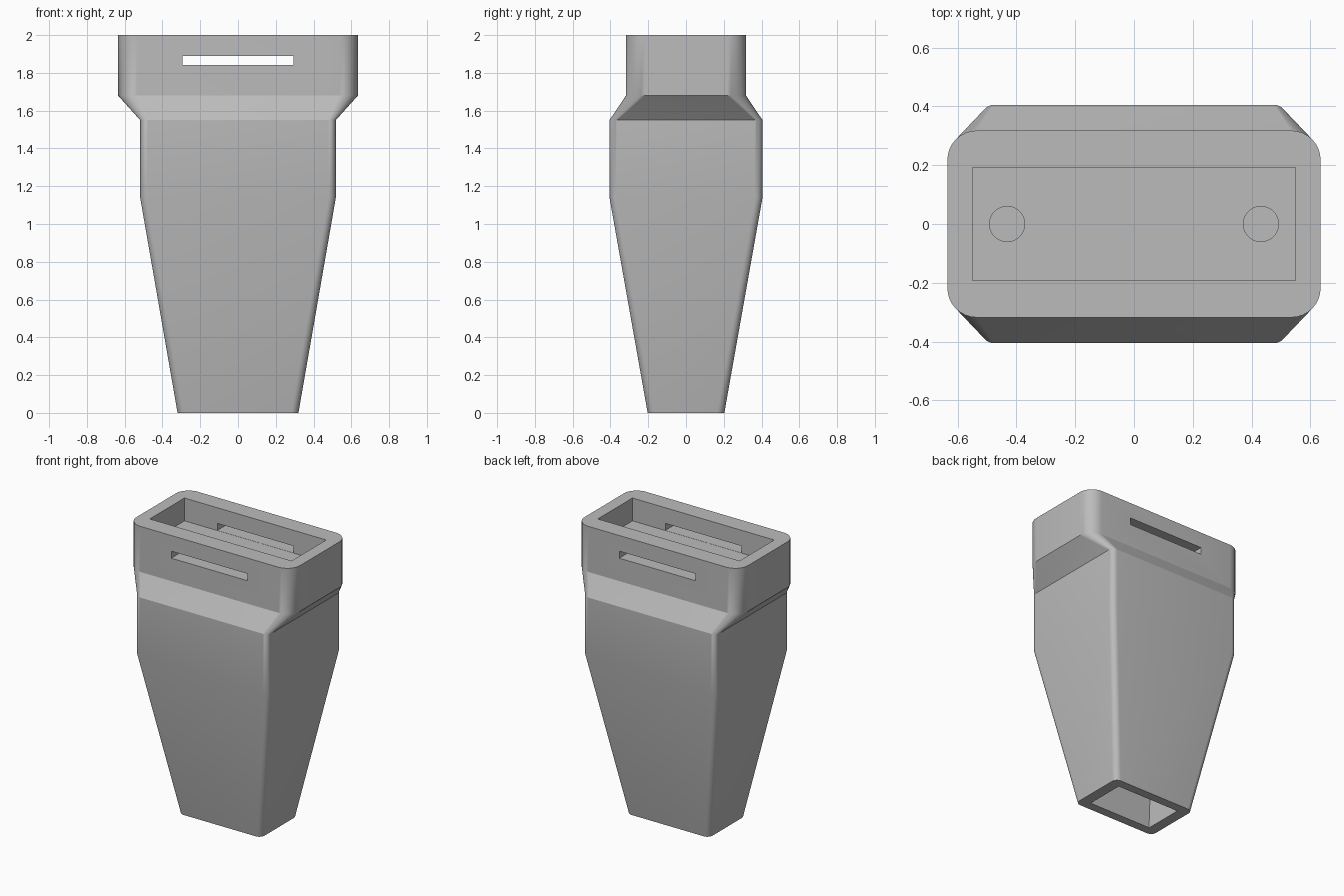
import bpy, bmesh, math

cube = bpy.data.objects.get("Cube")
if cube:
    bpy.data.objects.remove(cube)

grey = bpy.data.materials.new("plain grey")
grey.use_nodes = True
grey.diffuse_color = (0.5, 0.5, 0.5, 1)
grey.node_tree.nodes["Principled BSDF"].inputs["Base Color"].default_value = (0.5, 0.5, 0.5, 1)


def ring(hx, hy, z, r, steps=8):
    """Rectangle outline with rounded corners, or sharp ones when steps is 0."""
    pts = []
    for i, (sx, sy) in enumerate([(1, 1), (-1, 1), (-1, -1), (1, -1)]):
        for k in range(steps + 1):
            a = math.pi / 2 * (i + (k / steps if steps else 0))
            pts.append((sx * (hx - r) + r * math.cos(a),
                        sy * (hy - r) + r * math.sin(a), z) if steps else (sx * hx, sy * hy, z))
    return pts


def loft(name, sections, steps=8):
    """Closed solid through a stack of outlines."""
    bm = bmesh.new()
    rings = [[bm.verts.new(p) for p in ring(*s, steps)] for s in sections]
    n = len(rings[0])
    for low, high in zip(rings, rings[1:]):
        for i in range(n):
            j = (i + 1) % n
            bm.faces.new((low[i], low[j], high[j], high[i]))
    bm.faces.new(rings[0][::-1])
    bm.faces.new(rings[-1])
    mesh = bpy.data.meshes.new(name)
    bm.to_mesh(mesh)
    bm.free()
    obj = bpy.data.objects.new(name, mesh)
    bpy.context.collection.objects.link(obj)
    mesh.materials.append(grey)
    return obj


def cut(target, cutter):
    """Subtract a cutter and throw it away."""
    cutter.hide_render = True
    bpy.context.view_layer.objects.active = target
    mod = target.modifiers.new("cut", 'BOOLEAN')
    mod.operation, mod.solver, mod.object = 'DIFFERENCE', 'EXACT', cutter
    bpy.ops.object.modifier_apply(modifier=mod.name)
    bpy.data.objects.remove(cutter)


# Outer shell: tapered body, chamfered shoulder, wide collar
body = loft("tapered_holder", [
    (0.32, 0.203, 0, 0.04), (0.518, 0.405, 1.14, 0.04), (0.518, 0.405, 1.55, 0.04),
    (0.635, 0.318, 1.68, 0.1), (0.635, 0.318, 2, 0.1)])

# Hollow inside, opening at the bottom through a straight lip
cut(body, loft("lower_cavity", [
    (0.245, 0.14, -0.1, 0), (0.245, 0.14, 0.05, 0),
    (0.43, 0.32, 1.14, 0), (0.43, 0.32, 1.5, 0)], 0))

# Shallow tray in the top
cut(body, loft("top_pocket", [(0.55, 0.192, 1.84, 0), (0.55, 0.192, 2.1, 0)], 0))

# Long slot through the front and back walls, level with the tray floor
cut(body, loft("wall_slot", [(0.295, 0.6, 1.841, 0), (0.295, 0.6, 1.89, 0)], 0))

# Round recesses in the tray floor
for side in (-1, 1):
    hole = loft("round_recess", [(0.06, 0.06, 1.74, 0.06), (0.06, 0.06, 1.9, 0.06)])
    bmesh_tool = bmesh.new()
    bmesh_tool.from_mesh(hole.data)
    bmesh.ops.remove_doubles(bmesh_tool, verts=bmesh_tool.verts, dist=0.0001)
    bmesh.ops.translate(bmesh_tool, verts=bmesh_tool.verts, vec=(side * 0.432, 0, 0))
    bmesh_tool.to_mesh(hole.data)
    bmesh_tool.free()
    cut(body, hole)

bpy.ops.object.select_all(action='DESELECT')
body.select_set(True)
bpy.context.view_layer.objects.active = body
bpy.ops.object.shade_smooth_by_angle(angle=math.radians(30))
